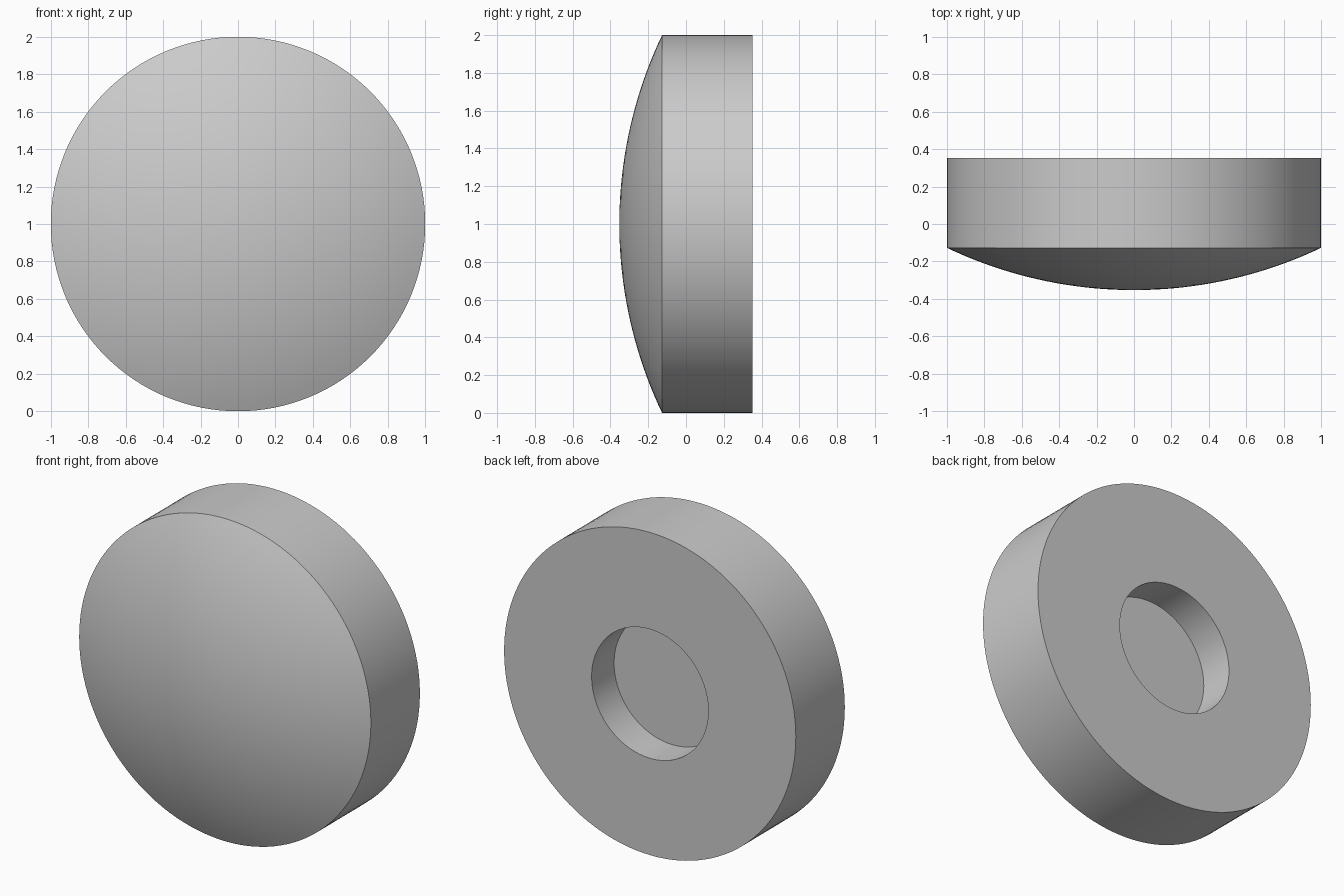
import bpy, bmesh, math
from mathutils import Matrix, Vector

cube = bpy.data.objects.get("Cube")
if cube:
    bpy.data.objects.remove(cube, do_unlink=True)

# Single grey material
grey = bpy.data.materials.new("light_grey")
grey.use_nodes = True
colour = (0.6, 0.6, 0.6, 1)
grey.diffuse_color = colour
grey.node_tree.nodes["Principled BSDF"].inputs["Base Color"].default_value = colour

RADIUS, HOLE_RADIUS = 1.0, 0.4
FRONT, RIM, FLOOR, BACK = -0.353, -0.127, 0.133, 0.353
SEGMENTS, RINGS = 128, 20

# Dome profile: a circular arc from the front apex to the rim
sag = RIM - FRONT
arc_radius = (RADIUS ** 2 + sag ** 2) / (2 * sag)
half_angle = math.asin(RADIUS / arc_radius)
profile = []
for i in range(RINGS + 1):
    a = half_angle * i / RINGS
    profile.append((arc_radius * math.sin(a), FRONT + arc_radius * (1 - math.cos(a))))

# Side wall, flat back and round blind socket
profile += [(RADIUS, BACK), (HOLE_RADIUS, BACK), (HOLE_RADIUS, FLOOR), (0, FLOOR)]

# Spin the profile about the front-to-back axis
bm = bmesh.new()
verts = [bm.verts.new((r, y, 0)) for r, y in profile]
edges = [bm.edges.new(pair) for pair in zip(verts, verts[1:])]
bmesh.ops.spin(bm, geom=verts + edges, cent=(0, 0, 0), axis=(0, 1, 0),
               angle=2 * math.pi, steps=SEGMENTS)
bmesh.ops.remove_doubles(bm, verts=bm.verts, dist=0.0001)
bmesh.ops.recalc_face_normals(bm, faces=bm.faces)
bmesh.ops.transform(bm, matrix=Matrix.Translation(Vector((0, 0, RADIUS))), verts=bm.verts)

mesh = bpy.data.meshes.new("domed_knob")
bm.to_mesh(mesh)
bm.free()
mesh.materials.append(grey)
knob = bpy.data.objects.new("domed_knob", mesh)
bpy.context.collection.objects.link(knob)

# Smooth curved surfaces, sharp rims
bpy.ops.object.select_all(action='DESELECT')
knob.select_set(True)
bpy.context.view_layer.objects.active = knob
bpy.ops.object.shade_smooth_by_angle(angle=math.radians(30))
